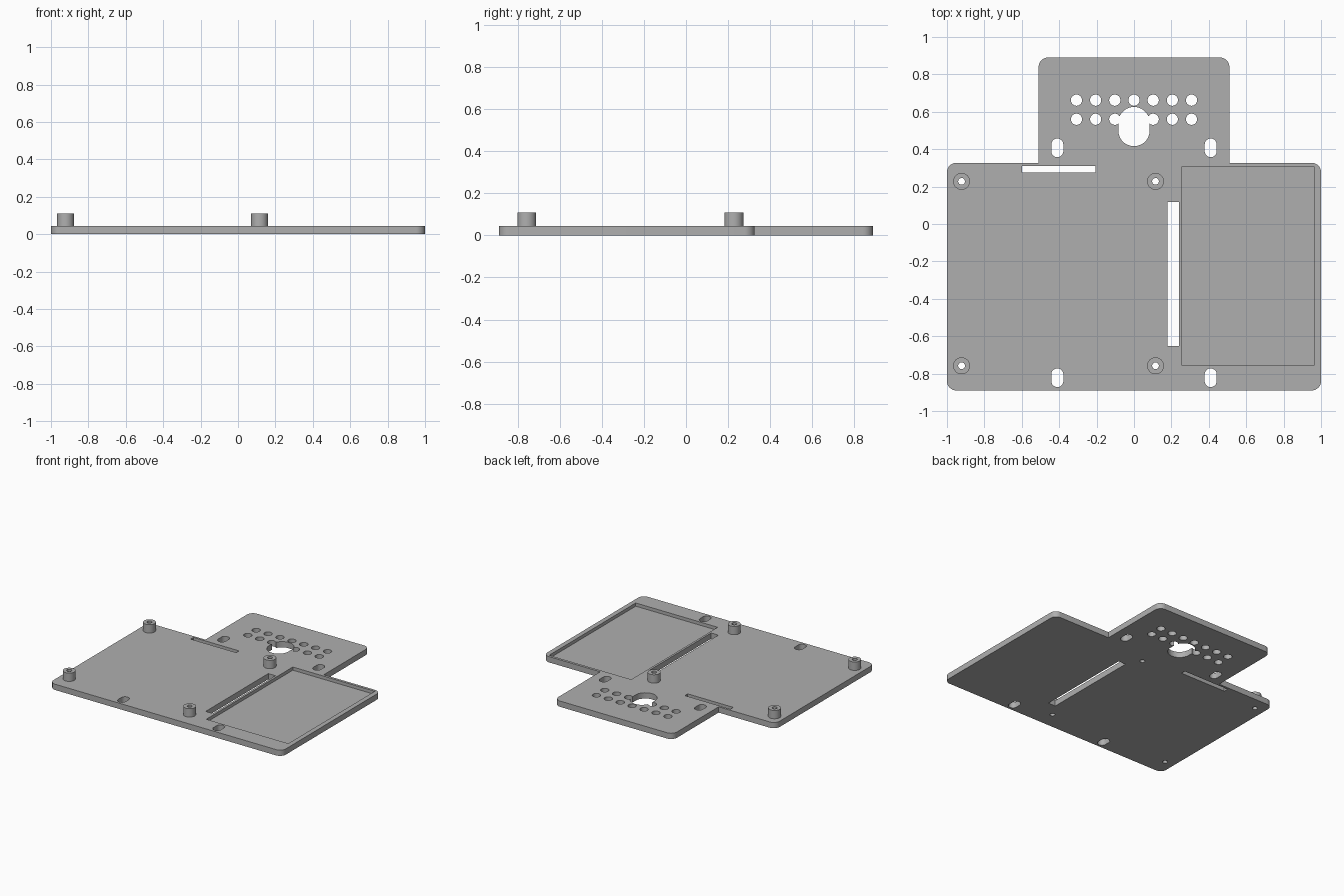
import bpy
import bmesh
from math import cos, sin, pi, radians
from mathutils import Vector

if "Cube" in bpy.data.objects:
    bpy.data.objects.remove(bpy.data.objects["Cube"], do_unlink=True)

THICK = 0.045
TOP = 0.11

grey = bpy.data.materials.new("plain grey")
grey.use_nodes = True
colour = (0.43, 0.43, 0.43, 1)
grey.diffuse_color = colour
grey.node_tree.nodes["Principled BSDF"].inputs["Base Color"].default_value = colour


def prism(name, points, z0, z1):
    """Extrude a flat outline from z0 to z1."""
    bm = bmesh.new()
    face = bm.faces.new([bm.verts.new((x, y, z0)) for x, y in points])
    new = bmesh.ops.extrude_face_region(bm, geom=[face])["geom"]
    verts = [v for v in new if isinstance(v, bmesh.types.BMVert)]
    bmesh.ops.translate(bm, verts=verts, vec=(0, 0, z1 - z0))
    bmesh.ops.recalc_face_normals(bm, faces=bm.faces)
    mesh = bpy.data.meshes.new(name)
    bm.to_mesh(mesh)
    bm.free()
    mesh.materials.append(grey)
    obj = bpy.data.objects.new(name, mesh)
    bpy.context.collection.objects.link(obj)
    return obj


def rounded(corners, steps=8):
    """Outline with right-angled corners (x, y, radius) turned into arcs."""
    out = []
    for i, (x, y, r) in enumerate(corners):
        c = Vector((x, y))
        if r == 0:
            out.append(c)
            continue
        a = (Vector(corners[i - 1][:2]) - c).normalized() * r
        b = (Vector(corners[(i + 1) % len(corners)][:2]) - c).normalized() * r
        for k in range(steps + 1):
            t = k / steps * pi / 2
            out.append(c + a * (1 - sin(t)) + b * (1 - cos(t)))
    return out


def box(x0, x1, y0, y1):
    return [(x0, y0), (x1, y0), (x1, y1), (x0, y1)]


def slot(x, y, r, half=0, n=32):
    """Circle, or an upright slot when half is above zero."""
    pts = []
    for k in range(n):
        a = 2 * pi * (k + 0.5) / n
        pts.append((x + r * cos(a), y + r * sin(a) + (half if sin(a) > 0 else -half)))
    return pts


def cut(obj, points, z0=-0.1, z1=0.3):
    cutter = prism("cutter", points, z0, z1)
    cutter.hide_render = True
    bpy.context.view_layer.objects.active = obj
    mod = obj.modifiers.new("cut", "BOOLEAN")
    mod.operation = "DIFFERENCE"
    mod.solver = "EXACT"
    mod.object = cutter
    bpy.ops.object.modifier_apply(modifier=mod.name)
    bpy.data.objects.remove(cutter, do_unlink=True)


def finish(obj):
    bpy.ops.object.select_all(action="DESELECT")
    obj.select_set(True)
    bpy.context.view_layer.objects.active = obj
    bpy.ops.object.shade_smooth_by_angle(angle=radians(30))


# Base plate with a narrower tab at the back
R = 0.05
right = [(1, -0.89, R), (1, 0.327, R), (0.51, 0.327, 0), (0.51, 0.89, R)]
left = [(-x, y, r) for x, y, r in reversed(right)]
plate = prism("base_plate", rounded(right + left), 0, THICK)

# Shallow rectangular pocket
cut(plate, box(0.257, 0.963, -0.757, 0.307), z0=0.02)

# Cable slits
cut(plate, box(0.178, 0.24, -0.652, 0.118))
cut(plate, box(-0.6, -0.207, 0.275, 0.31))

# Mounting slots
for x in (-0.41, 0.41):
    for y in (0.407, -0.822):
        cut(plate, slot(x, y, 0.032, 0.018))

# Large central opening and two rows of round holes
cut(plate, slot(0, 0.521, 0.084, 0.021))
for i in range(-3, 4):
    cut(plate, slot(i * 0.1025, 0.662, 0.03))
    if i:
        cut(plate, slot(i * 0.1025, 0.56, 0.03))

# Standoffs, bored through the plate
for y, row in ((0.228, "back"), (-0.758, "front")):
    for x, side in ((-0.922, "right"), (0.115, "left")):
        cut(plate, slot(x, y, 0.018))
        post = prism(f"standoff_{row}_{side}", slot(x, y, 0.045), THICK, TOP)
        cut(post, slot(x, y, 0.018))
        finish(post)

finish(plate)
